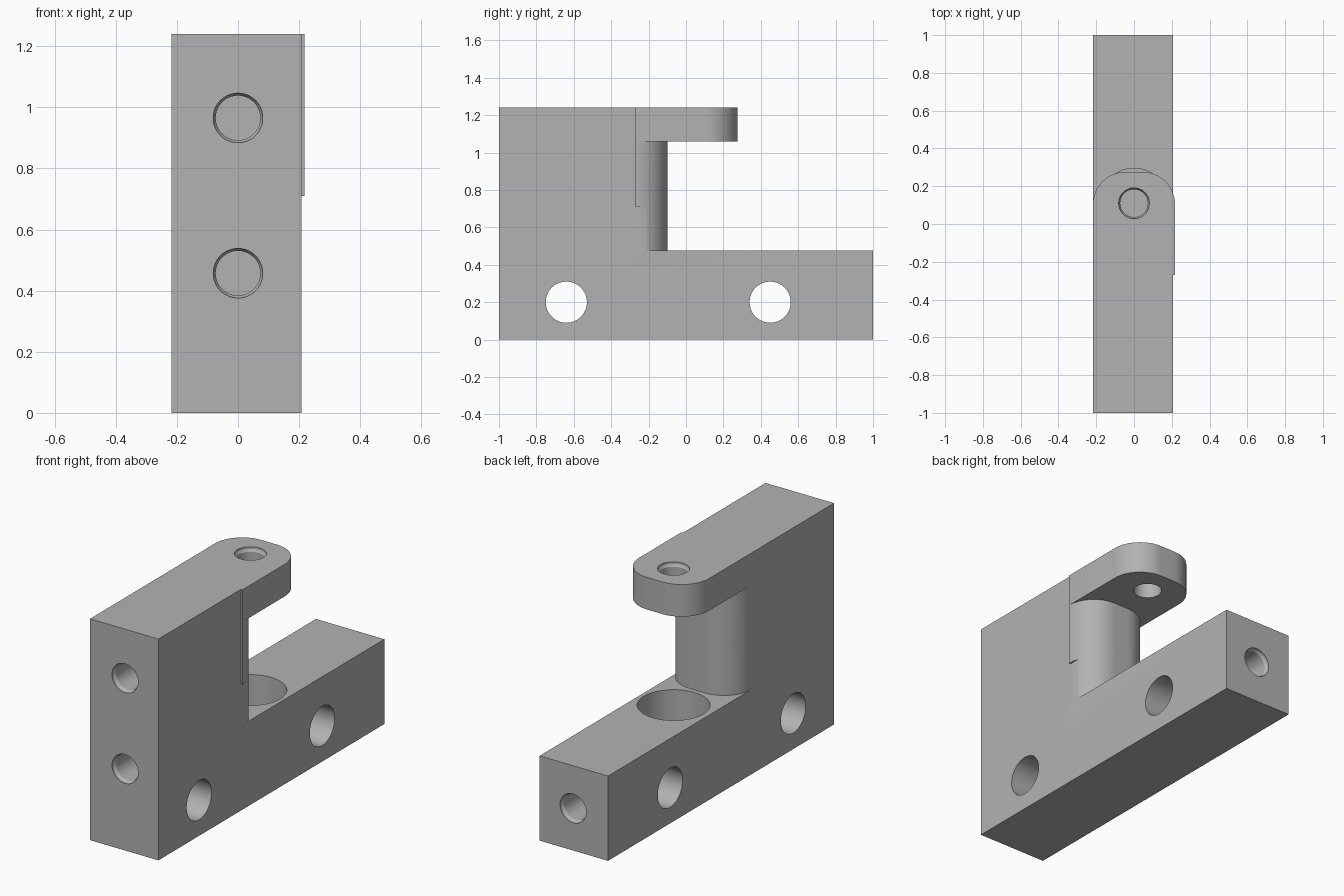
import bpy, bmesh, math
from mathutils import Matrix, Vector

if "Cube" in bpy.data.objects:
    bpy.data.objects.remove(bpy.data.objects["Cube"])

LEFT, RIGHT, BULGE = -0.217, 0.207, 0.217   # side planes

grey = bpy.data.materials.new("machined grey")
grey.diffuse_color = (0.45, 0.45, 0.45, 1)
grey.use_nodes = True
grey.node_tree.nodes["Principled BSDF"].inputs["Base Color"].default_value = grey.diffuse_color


def make_object(name, bm):
    bmesh.ops.recalc_face_normals(bm, faces=bm.faces[:])
    mesh = bpy.data.meshes.new(name)
    bm.to_mesh(mesh)
    bm.free()
    mesh.materials.append(grey)
    obj = bpy.data.objects.new(name, mesh)
    bpy.context.collection.objects.link(obj)
    return obj


def prism(name, points, offset):
    """Extrude a flat outline along offset."""
    bm = bmesh.new()
    face = bm.faces.new([bm.verts.new(p) for p in points])
    top = bmesh.ops.extrude_face_region(bm, geom=[face])["geom"]
    bmesh.ops.translate(bm, vec=offset,
                        verts=[v for v in top if isinstance(v, bmesh.types.BMVert)])
    return make_object(name, bm)


def rounded_end(name, start, end, z0, z1, limit=BULGE):
    """Bar in plan with two large corner radii at its back end."""
    r, n = 0.17, 24
    pts = [(limit, start, z0)]
    for sx, cx, a0 in ((1, BULGE - r, 0), (-1, LEFT + r, math.pi / 2)):
        for i in range(n + 1):
            a = a0 + math.pi / 2 * i / n
            pts.append((cx + r * math.cos(a), end - r + r * math.sin(a), z0))
    pts.append((LEFT, start, z0))
    # trim the outline flush with the side face
    if limit < BULGE:
        c = BULGE - r
        y = end - r + math.sqrt(r * r - (limit - c) ** 2)
        pts = [pts[0], (limit, y, z0)] + [p for p in pts[1:] if p[0] < limit - 1e-4]
    return prism(name, pts, (0, 0, z1 - z0))


def drill(name, mouth, direction, rings):
    """Cutter turned about an axis; rings are (depth, radius)."""
    rot = Vector((0, 0, 1)).rotation_difference(Vector(direction)).to_matrix().to_4x4()
    place = Matrix.Translation(mouth) @ rot
    bm = bmesh.new()
    n = 64
    loops = [[bm.verts.new(place @ Vector((r * math.cos(2 * math.pi * i / n),
                                           r * math.sin(2 * math.pi * i / n), d)))
              for i in range(n)] for d, r in rings]
    for a, b in zip(loops, loops[1:]):
        for i in range(n):
            j = (i + 1) % n
            bm.faces.new((a[i], a[j], b[j], b[i]))
    bm.faces.new(loops[0])
    bm.faces.new(loops[-1])
    return make_object(name, bm)


def combine(target, other, operation):
    mod = target.modifiers.new(operation.lower(), 'BOOLEAN')
    mod.operation = operation
    mod.solver = 'EXACT'
    mod.object = other
    bpy.context.view_layer.objects.active = target
    bpy.ops.object.modifier_apply(modifier=mod.name)
    bpy.data.objects.remove(other)


# L-shaped body: long base with an upright at the front
outline = [(-1, 0), (1, 0), (1, 0.475), (-0.27, 0.475), (-0.27, 1.24), (-1, 1.24)]
body = prism("bracket_body", [(LEFT, y, z) for y, z in outline], (RIGHT - LEFT, 0, 0))

# Rounded column, its wider upper part, and the overhanging arm
combine(body, rounded_end("lower_column", -0.4, -0.1, 0.3, 0.8, RIGHT), 'UNION')
combine(body, rounded_end("upper_column", -0.27, -0.1, 0.71, 1.15), 'UNION')
combine(body, rounded_end("arm", -0.27, 0.275, 1.06, 1.24), 'UNION')

# Cross holes through the base
for y in (-0.64, 0.45):
    combine(body, drill("cross_hole", (-0.5, y, 0.2), (1, 0, 0),
                        [(0, 0.11), (1, 0.11)]), 'DIFFERENCE')

# Blind chamfered holes in the front and back ends
chamfer = [(-0.05, 0.081), (0.012, 0.081), (0.025, 0.073)]
for mouth, direction in (((0, -1, 0.965), (0, 1, 0)),
                         ((0, -1, 0.457), (0, 1, 0)),
                         ((0, 1, 0.236), (0, -1, 0))):
    combine(body, drill("end_hole", mouth, direction, chamfer + [(0.33, 0.073)]),
            'DIFFERENCE')

# Hole through the arm, and the round pocket in the base below it
combine(body, drill("arm_hole", (0, 0.11, 1.24), (0, 0, -1), chamfer + [(0.3, 0.073)]),
        'DIFFERENCE')
combine(body, drill("pocket", (0, 0.11, 0.475), (0, 0, -1),
                    [(-0.1, 0.185), (0.3, 0.185)]), 'DIFFERENCE')

body.select_set(True)
bpy.context.view_layer.objects.active = body
bpy.ops.object.shade_smooth_by_angle(angle=math.radians(25))
